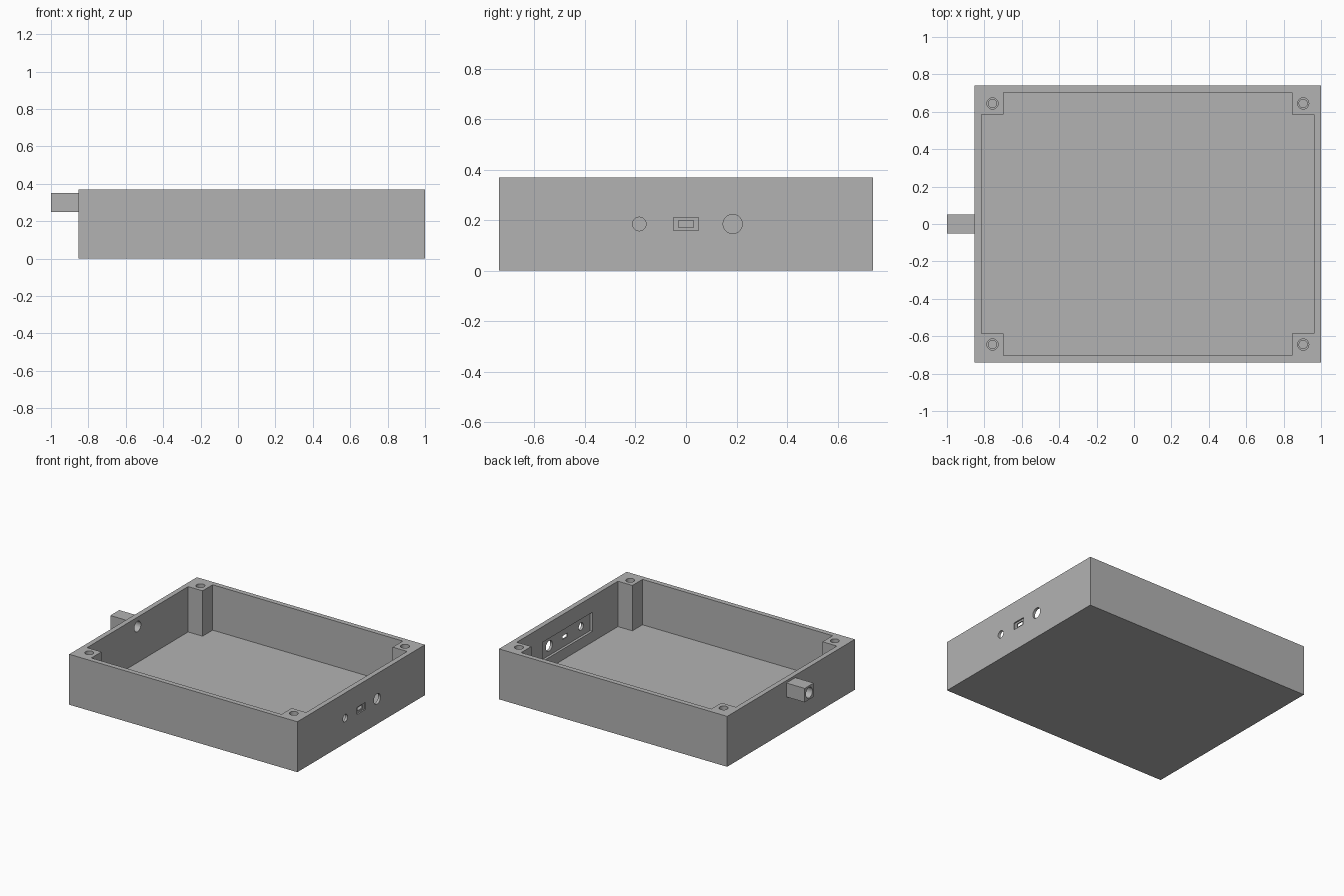
import bpy, bmesh, math
from mathutils import Matrix, Vector

if "Cube" in bpy.data.objects:
    bpy.data.objects.remove(bpy.data.objects["Cube"], do_unlink=True)

grey = bpy.data.materials.new("light grey plastic")
grey.use_nodes = True
colour = (0.45, 0.45, 0.45, 1)
grey.diffuse_color = colour
grey.node_tree.nodes["Principled BSDF"].inputs["Base Color"].default_value = colour


def finish(name, bm):
    bmesh.ops.recalc_face_normals(bm, faces=bm.faces)
    mesh = bpy.data.meshes.new(name)
    bm.to_mesh(mesh)
    bm.free()
    mesh.materials.append(grey)
    ob = bpy.data.objects.new(name, mesh)
    bpy.context.collection.objects.link(ob)
    return ob


def prism(name, outline, z0, z1):
    """Extrude an xy outline from z0 to z1."""
    bm = bmesh.new()
    face = bm.faces.new([bm.verts.new((x, y, z0)) for x, y in outline])
    top = bmesh.ops.extrude_face_region(bm, geom=[face])["geom"]
    bmesh.ops.translate(bm, vec=(0, 0, z1 - z0),
                        verts=[v for v in top if isinstance(v, bmesh.types.BMVert)])
    return finish(name, bm)


def box(name, x, y, z):
    return prism(name, [(x[0], y[0]), (x[1], y[0]), (x[1], y[1]), (x[0], y[1])], *z)


def cylinder(name, centre, radius, length, axis="Z"):
    bm = bmesh.new()
    turn = Matrix.Rotation(math.pi / 2, 4, "Y") if axis == "X" else Matrix()
    bmesh.ops.create_cone(bm, cap_ends=True, segments=48, radius1=radius, radius2=radius,
                          depth=length, matrix=Matrix.Translation(Vector(centre)) @ turn)
    return finish(name, bm)


def combine(target, tool, operation="DIFFERENCE"):
    """Apply a boolean, then drop the tool object."""
    mod = target.modifiers.new(operation, "BOOLEAN")
    mod.operation, mod.object, mod.solver = operation, tool, "EXACT"
    bpy.context.view_layer.objects.active = target
    bpy.ops.object.modifier_apply(modifier=mod.name)
    bpy.data.objects.remove(tool, do_unlink=True)


# Main dimensions
LEFT, RIGHT, HALF_Y, HEIGHT = -0.852, 1.0, 0.74, 0.37
WALL, POST = 0.037, 0.117
MID_X = (LEFT + RIGHT) / 2
HALF_X = (RIGHT - LEFT) / 2
PORT_Z = HEIGHT / 2

# Outer block with the square cable spout
case = box("enclosure_tray", (LEFT, RIGHT), (-HALF_Y, HALF_Y), (0, HEIGHT))
combine(case, box("spout", (-1, LEFT + 0.01), (-0.052, 0.052), (0.25, 0.352)), "UNION")

# Cavity outline that leaves a solid post in each corner
ix, iy = HALF_X - WALL, HALF_Y - WALL
quarter = [(ix, iy - POST), (ix - POST, iy - POST), (ix - POST, iy)]
outline = []
for sx, sy in ((1, 1), (-1, 1), (-1, -1), (1, -1)):
    corner = [(MID_X + sx * x, sy * y) for x, y in quarter]
    outline += corner if sx * sy > 0 else corner[::-1]
combine(case, prism("cavity", outline, WALL, HEIGHT + 0.1))

# Stepped screw holes in the posts
for sx in (-1, 1):
    for sy in (-1, 1):
        x, y = MID_X + sx * (ix - POST / 2), sy * (iy - POST / 2)
        for radius, depth in ((0.03, 0.07), (0.022, 0.25)):
            combine(case, cylinder("screw_hole", (x, y, HEIGHT), radius, 2 * depth))

# Thinned panel inside the connector wall
combine(case, box("panel_recess", (RIGHT - 2 * WALL, RIGHT - WALL / 2),
                  (-0.29, 0.29), (PORT_Z - 0.07, PORT_Z + 0.07)))

# Round ports and the stepped slot
for y, radius in ((-0.185, 0.027), (0.185, 0.038)):
    combine(case, cylinder("port", (RIGHT, y, PORT_Z), radius, 0.2, "X"))
for half_w, half_h, depth in ((0.05, 0.026, 0.01), (0.03, 0.013, 0.1)):
    combine(case, box("slot", (RIGHT - depth, RIGHT + 0.1), (-half_w, half_w),
                      (PORT_Z - half_h, PORT_Z + half_h)))

# Bore through the spout and wall
combine(case, cylinder("bore", (-0.9, 0, 0.301), 0.038, 0.3, "X"))

bpy.ops.object.select_all(action="DESELECT")
case.select_set(True)
bpy.context.view_layer.objects.active = case
bpy.ops.object.shade_smooth_by_angle(angle=math.radians(30))
